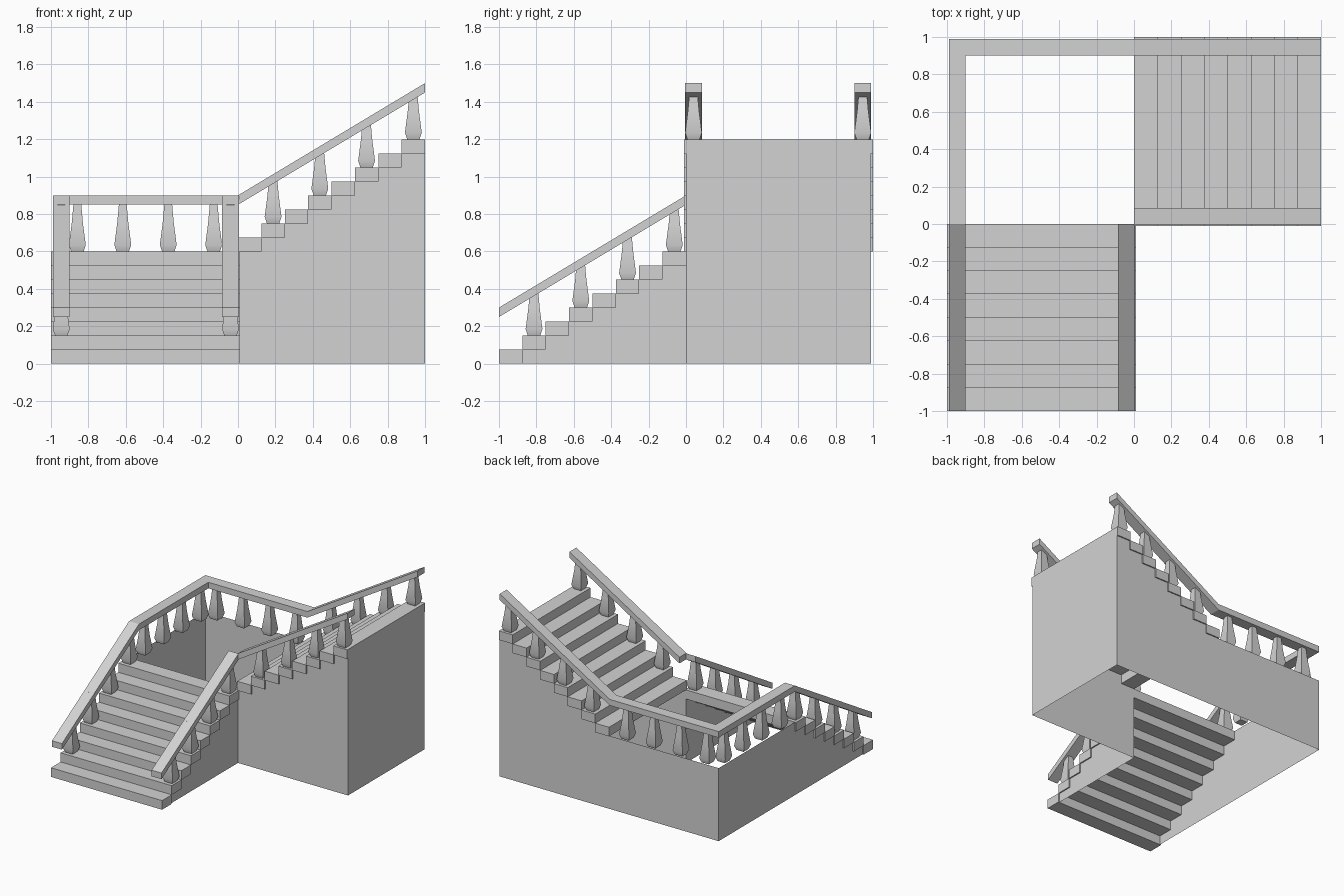
import bpy, bmesh
from mathutils import Vector

cube = bpy.data.objects.get("Cube")
if cube:
    bpy.data.objects.remove(cube, do_unlink=True)

# One plain stone colour
stone = bpy.data.materials.new("light_grey_stone")
stone.use_nodes = True
colour = (0.65, 0.65, 0.65, 1)
stone.diffuse_color = colour
stone.node_tree.nodes["Principled BSDF"].inputs["Base Color"].default_value = colour

STEPS, RUN, RISE = 8, 0.125, 0.075
LANDING, TOP = 0.6, 1.2
RAIL_W, RAIL_T, RAIL_H = 0.09, 0.05, 0.3
OUT, INNER, WALL = 0.945, 0.04, 0.99


def finish(name, bm, fix_normals=True):
    if fix_normals:
        bmesh.ops.recalc_face_normals(bm, faces=bm.faces)
    mesh = bpy.data.meshes.new(name)
    bm.to_mesh(mesh)
    bm.free()
    mesh.materials.append(stone)
    obj = bpy.data.objects.new(name, mesh)
    bpy.context.collection.objects.link(obj)
    return obj


def loft(name, rings):
    """Closed solid through rings of four points each."""
    bm = bmesh.new()
    loops = [[bm.verts.new(p) for p in ring] for ring in rings]
    for a, b in zip(loops, loops[1:]):
        for i in range(4):
            j = (i + 1) % 4
            bm.faces.new((a[i], a[j], b[j], b[i]))
    bm.faces.new(loops[0])
    bm.faces.new(loops[-1])
    return finish(name, bm)


def box(name, lo, hi):
    def ring(z):
        return [(lo[0], lo[1], z), (hi[0], lo[1], z), (hi[0], hi[1], z), (lo[0], hi[1], z)]
    return loft(name, [ring(lo[2]), ring(hi[2])])


def wall(name, axis, pos, outline, outward):
    """Thin sheet at a fixed x or y; outline is (along, height)."""
    bm = bmesh.new()
    face = bm.faces.new([bm.verts.new((pos, a, z) if axis == "x" else (a, pos, z))
                         for a, z in outline])
    face.normal_update()
    if face.normal.dot(Vector(outward)) < 0:
        face.normal_flip()
    return finish(name, bm, False)


def rail(name, start, end):
    """Handrail with upright ends; start and end lie on its top centre line."""
    a, b = Vector(start), Vector(end)
    run = Vector((b.x - a.x, b.y - a.y, 0)).normalized()
    side = Vector((-run.y, run.x, 0)) * RAIL_W / 2
    down = Vector((0, 0, -RAIL_T))
    return loft(name, [[p + side, p - side, p - side + down, p + side + down] for p in (a, b)])


def baluster(name, x, y, z):
    """Square tapering post with a bulged foot."""
    profile = [(0, 0.033), (0.035, 0.045), (0.15, 0.03), (0.25, 0.021)]
    rings = [[(sx * r, sy * r, h) for sx, sy in ((-1, -1), (1, -1), (1, 1), (-1, 1))]
             for h, r in profile]
    obj = loft(name, rings)
    obj.location = (x, y, z)
    bpy.ops.object.select_all(action="DESELECT")
    obj.select_set(True)
    bpy.context.view_layer.objects.active = obj
    bpy.ops.object.shade_smooth_by_angle(angle=1.0)


# Two flights of overhanging steps at a right angle
for i in range(STEPS):
    z, s = i * RISE, i * RUN
    box(f"lower_step_{i + 1}", (-1, s - 1, z), (0.01, s - 1 + RUN, z + RISE))
    box(f"upper_step_{i + 1}", (s, -0.01, LANDING + z), (s + RUN, 1, LANDING + z + RISE))

# Hollow side walls, open below and at the landing
wall("lower_outer_wall", "x", -WALL,
     [(-1, 0), (WALL, 0), (WALL, LANDING), (0, LANDING)], (-1, 0, 0))
wall("lower_inner_wall", "x", 0, [(-1, 0), (0, 0), (0, LANDING)], (1, 0, 0))
wall("upper_inner_wall", "y", 0,
     [(0, 0), (1, 0), (1, TOP), (0, LANDING)], (0, -1, 0))
wall("back_wall", "y", WALL,
     [(-WALL, 0), (1, 0), (1, TOP), (0, LANDING), (-WALL, LANDING)], (0, 1, 0))
wall("end_wall", "x", 1,
     [(0, 0), (WALL, 0), (WALL, TOP - RISE), (0, TOP - RISE)], (1, 0, 0))

# Handrails
mid = LANDING + RAIL_H
for label, x in (("outer", -OUT), ("inner", -INNER)):
    rail(f"lower_{label}_rail", (x, -1, RAIL_H), (x, 0, mid))
for label, y in (("outer", OUT), ("inner", INNER)):
    rail(f"upper_{label}_rail", (0, y, mid), (1, y, TOP + RAIL_H))
rail("landing_side_rail", (-OUT, 0, mid), (-OUT, WALL, mid))
rail("landing_back_rail", (-OUT + RAIL_W / 2, OUT, mid), (0, OUT, mid))

# Balusters on every second step and along the landing
for i in range(1, STEPS, 2):
    s, z = (i + 0.5) * RUN, (i + 1) * RISE
    for label, offset in (("outer", OUT), ("inner", INNER)):
        baluster(f"lower_{label}_baluster_{i}", -offset, s - 1, z)
        baluster(f"upper_{label}_baluster_{i}", s, offset, LANDING + z)
for i in range(4):
    s = 0.13 + i * 0.243
    baluster(f"landing_side_baluster_{i + 1}", -OUT, s, LANDING)
    baluster(f"landing_back_baluster_{i + 1}", -s, OUT, LANDING)
